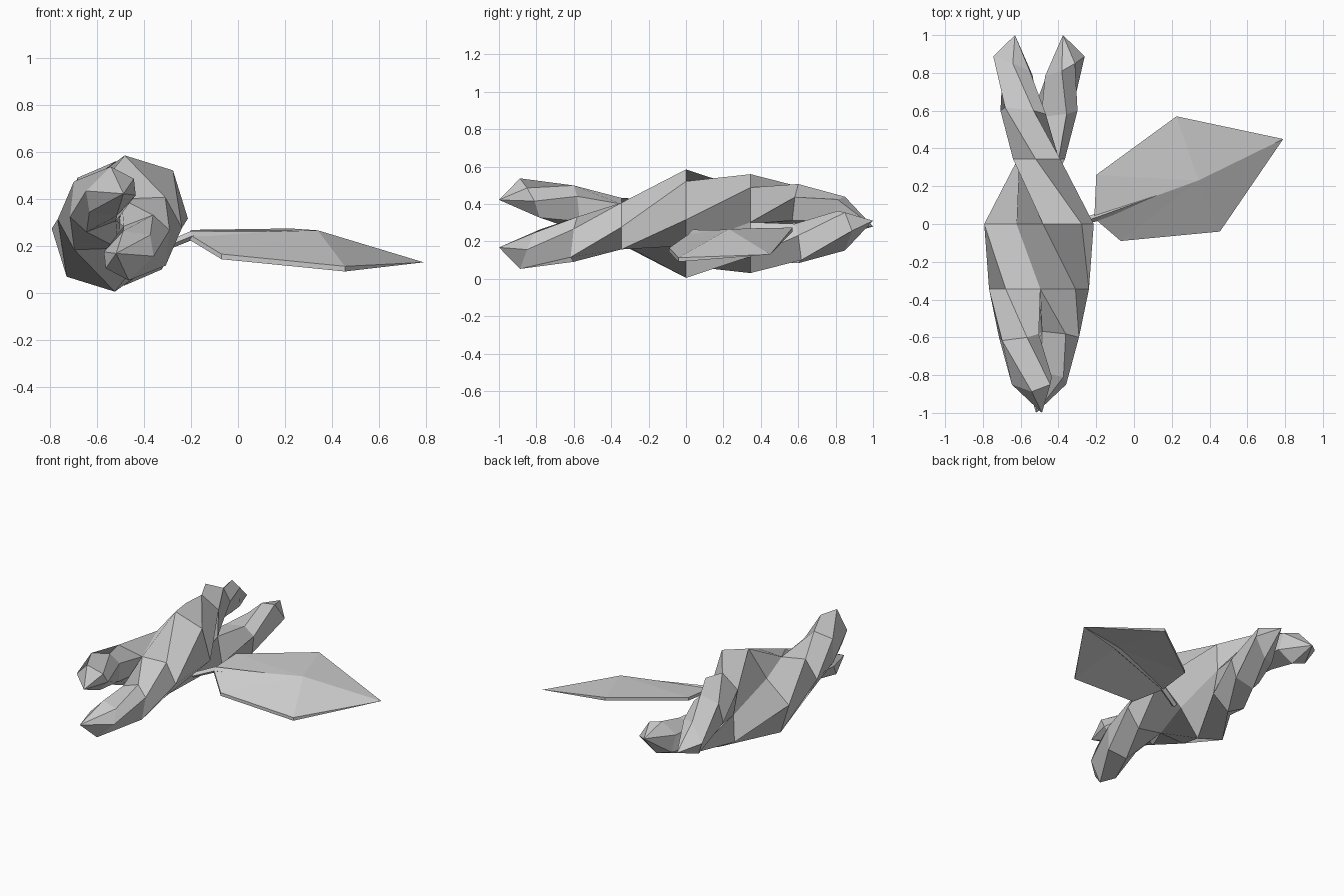
import bpy
import bmesh
from math import cos, sin, radians
from mathutils import Vector

if "Cube" in bpy.data.objects:
    bpy.data.objects.remove(bpy.data.objects["Cube"], do_unlink=True)

grey = bpy.data.materials.new("light_grey")
grey.use_nodes = True
tone = (0.6, 0.6, 0.6, 1)
grey.diffuse_color = tone
grey.node_tree.nodes["Principled BSDF"].inputs["Base Color"].default_value = tone


def finish(bm, name):
    bmesh.ops.recalc_face_normals(bm, faces=bm.faces)
    mesh = bpy.data.meshes.new(name)
    bm.to_mesh(mesh)
    bm.free()
    mesh.materials.append(grey)
    obj = bpy.data.objects.new(name, mesh)
    bpy.context.collection.objects.link(obj)
    return obj


def bridge(bm, a, b):
    for i in range(len(a)):
        j = (i + 1) % len(a)
        bm.faces.new((a[i], a[j], b[j], b[i]))


# Twisted root: cross-sections turn steadily along y
AXIS_X, AXIS_Z = -0.503, 0.295


def vert(bm, u, v, y, side=1):
    t = radians(45 + 142 * y)
    u, v = u * side, v * side
    return bm.verts.new((AXIS_X + u * cos(t) - v * sin(t), y,
                         AXIS_Z + u * sin(t) + v * cos(t)))


def core_ring(bm, y, waist, a, b, r):
    half = [(0, -waist), (a, -b), (r, 0), (a, b)]
    return [vert(bm, u, v, y, s) for s in (1, -1) for u, v in half]


# Each leg section: y, slant, inner u, outer u, half width, outermost u, innermost u
LEG = [(0.6, 0.2, 0.09, 0.18, 0.115, 0.265, 0.02),
       (0.85, 0.5, 0.09, 0.17, 0.105, 0.245, 0.035)]

bm = bmesh.new()
middle = core_ring(bm, 0, 0.168, 0.22, 0.19, 0.32)
for end in (1, -1):
    fork = core_ring(bm, end * 0.345, 0.105, 0.185, 0.125, 0.265)
    bridge(bm, middle, fork)
    crotch = vert(bm, 0, 0, end * 0.345)
    for side in (1, -1):
        start = 0 if side == 1 else 4
        ring = [fork[(start + k) % 8] for k in range(5)] + [crotch]
        for y, slant, inner, a, b, r, m in LEG:
            outline = [(inner, -b), (a, -b), (r, 0), (a, b), (inner, b), (m, 0)]
            nxt = [vert(bm, u, v, end * (y + slant * (u - a)), side)
                   for u, v in outline]
            bridge(bm, ring, nxt)
            ring = nxt
        tip = vert(bm, 0.128, 0, end, side)
        for k in range(6):
            bm.faces.new((ring[k], ring[(k + 1) % 6], tip))
finish(bm, "twisted_root")

# Leaf blade: folded along the midrib, with a thin underside
rib = [(-0.21, 0.03, 0.25), (0.34, 0.23, 0.266), (0.79, 0.45, 0.13)]
back_edge = [(-0.2, 0.26, 0.268), (0.225, 0.57, 0.274)]
front_edge = [(-0.07, -0.09, 0.165), (0.455, -0.04, 0.113)]

bm = bmesh.new()


def blade_layer(drop):
    down = Vector((0, 0, drop))
    base, ridge = [bm.verts.new(Vector(p) - down) for p in rib[:2]]
    sides = [[bm.verts.new(Vector(p) - down) for p in edge]
             for edge in (back_edge, front_edge)]
    for near, far in sides:
        bm.faces.new((base, near, ridge))
        bm.faces.new((near, far, ridge))
        bm.faces.new((far, tip, ridge))
    return [tip, sides[0][1], sides[0][0], base, sides[1][0], sides[1][1]]


tip = bm.verts.new(rib[2])
top = blade_layer(0)
under = blade_layer(0.022)
for i in range(1, 5):
    bm.faces.new((top[i], top[i + 1], under[i + 1], under[i]))
bm.faces.new((tip, top[1], under[1]))
bm.faces.new((tip, top[5], under[5]))
finish(bm, "leaf_blade")

# Stem running from the root into a tapering midrib under the blade
bm = bmesh.new()
path = [((-0.34, -0.01, 0.185), 0.018), ((-0.2, 0.035, 0.243), 0.02),
        ((0.34, 0.23, 0.242), 0.016), ((0.785, 0.447, 0.13), 0.002)]
across = Vector((-0.38, 0.92, 0))
up = Vector((0, 0, 1))
rings = [[bm.verts.new(Vector(p) + w * d) for d in (across, up, -across, -up)]
         for p, w in path]
for a, b in zip(rings, rings[1:]):
    bridge(bm, a, b)
bm.faces.new(rings[0])
bm.faces.new(rings[-1])
finish(bm, "leaf_stem")
